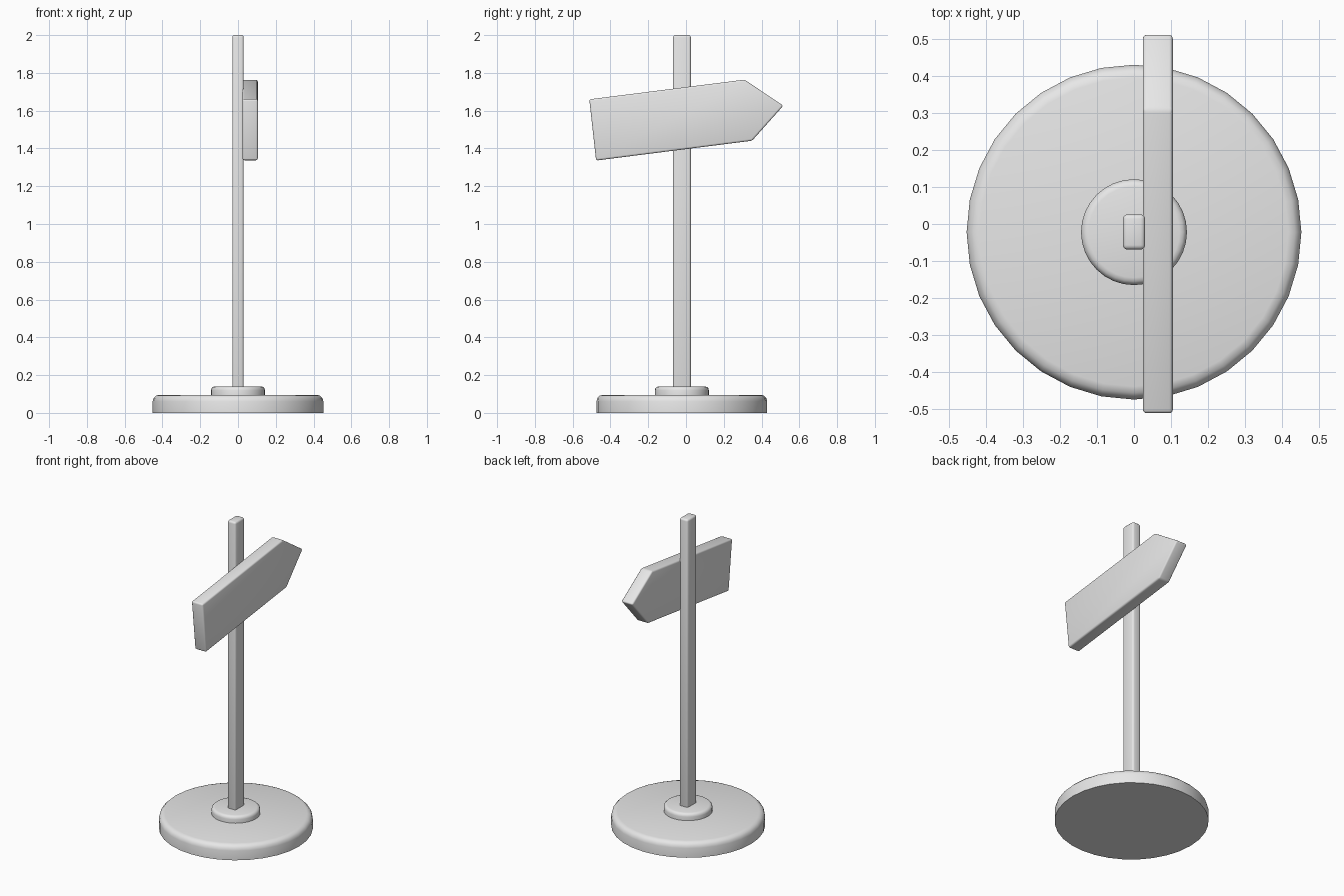
import bpy
import bmesh
from math import radians

cube = bpy.data.objects.get("Cube")
if cube:
    bpy.data.objects.remove(cube, do_unlink=True)

AXIS_Y = -0.022  # the post and base sit slightly behind the sign's centre

grey = bpy.data.materials.new("light_grey")
grey.use_nodes = True
grey.diffuse_color = (0.8, 0.8, 0.8, 1)
grey.node_tree.nodes["Principled BSDF"].inputs["Base Color"].default_value = (0.8, 0.8, 0.8, 1)


def finish(obj, name, angle=40):
    obj.name = obj.data.name = name
    obj.data.materials.clear()
    obj.data.materials.append(grey)
    bpy.ops.object.select_all(action="DESELECT")
    obj.select_set(True)
    bpy.context.view_layer.objects.active = obj
    bpy.ops.object.shade_smooth_by_angle(angle=radians(angle))


def extrude_x(outline, x0, x1):
    """Solid from a (y, z) outline, spanning x0 to x1."""
    bm = bmesh.new()
    face = bm.faces.new([bm.verts.new((x0, y, z)) for y, z in outline])
    moved = bmesh.ops.extrude_face_region(bm, geom=[face])["geom"]
    verts = [v for v in moved if isinstance(v, bmesh.types.BMVert)]
    bmesh.ops.translate(bm, verts=verts, vec=(x1 - x0, 0, 0))
    bmesh.ops.recalc_face_normals(bm, faces=bm.faces[:])
    return bm


def bevel(bm, edges, width, segments):
    bmesh.ops.bevel(bm, geom=edges, offset=width, segments=segments,
                    profile=0.5, affect="EDGES", clamp_overlap=True)


def to_object(bm, name):
    mesh = bpy.data.meshes.new(name)
    bm.to_mesh(mesh)
    bm.free()
    obj = bpy.data.objects.new(name, mesh)
    bpy.context.collection.objects.link(obj)
    finish(obj, name)


def disc(name, radius, z0, z1, width):
    """Cylinder with a rounded upper rim."""
    bm = bmesh.new()
    bmesh.ops.create_cone(bm, cap_ends=True, segments=32, radius1=radius,
                          radius2=radius, depth=z1 - z0)
    bmesh.ops.translate(bm, verts=bm.verts[:], vec=(0, AXIS_Y, (z0 + z1) / 2))
    rim = [e for e in bm.edges if all(v.co.z > z1 - 0.001 for v in e.verts)]
    bevel(bm, rim, width, 3)
    to_object(bm, name)


# Round foot and collar
disc("base", 0.452, 0, 0.096, 0.035)
disc("collar", 0.143, 0.09, 0.14, 0.02)

# Post with softened edges
y0, y1 = AXIS_Y - 0.047, AXIS_Y + 0.048
bm = extrude_x([(y0, 0.08), (y1, 0.08), (y1, 2), (y0, 2)], -0.03, 0.03)
bevel(bm, bm.edges[:], 0.012, 3)
to_object(bm, "post")

# Tilted arrow board on the left of the post
arrow = [(-0.512, 1.66), (0.31, 1.764), (0.515, 1.626), (0.35, 1.441), (-0.476, 1.336)]
bm = extrude_x(arrow, 0.024, 0.105)
bevel(bm, bm.edges[:], 0.01, 3)
to_object(bm, "arrow_board")
